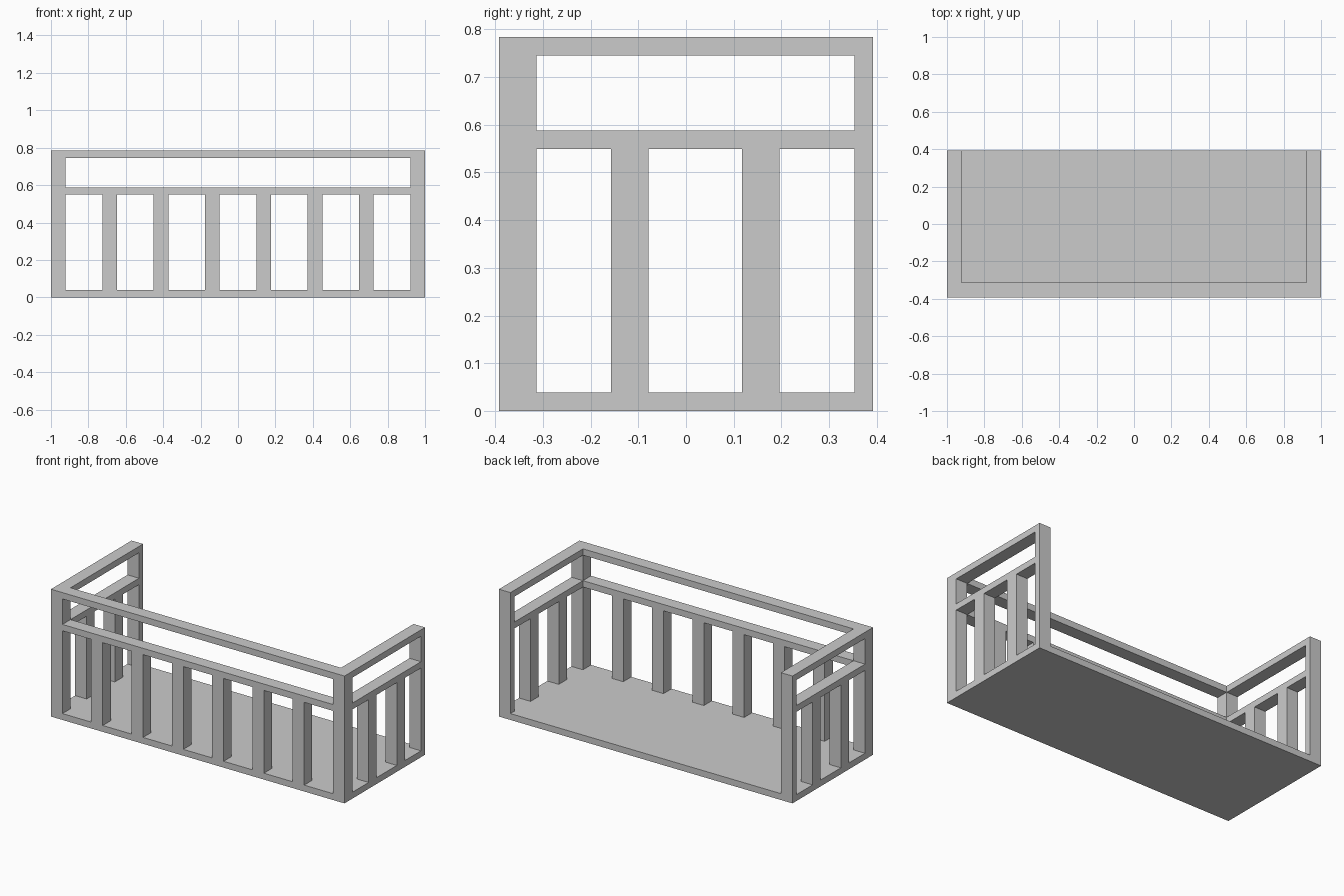
import bpy, bmesh

if "Cube" in bpy.data.objects:
    bpy.data.objects.remove(bpy.data.objects["Cube"])

U = 2 / 51          # module: the whole model sits on this grid
X, Y = 25.5, 10     # half length and half depth, in modules


def box(name, x, y, z):
    """Box from (min, max) ranges given in modules."""
    bm = bmesh.new()
    bmesh.ops.create_cube(bm, size=1)
    for v in bm.verts:
        v.co = [U * (r[0] + (c + 0.5) * (r[1] - r[0])) for c, r in zip(v.co, (x, y, z))]
    me = bpy.data.meshes.new(name)
    bm.to_mesh(me)
    bm.free()
    ob = bpy.data.objects.new(name, me)
    bpy.context.collection.objects.link(ob)
    return ob


# Floor slab
box("floor", (-X, X), (-Y, Y), (0, 1))

# Front rails and balusters
for name, z in (("middle", (14, 15)), ("top", (19, 20))):
    box(f"front_{name}_rail", (-X + 2, X - 2), (-Y, -Y + 2), z)
for i in range(6):
    c = -17.5 + 7 * i
    box(f"front_baluster_{i + 1}", (c - 1, c + 1), (-Y, -Y + 2), (1, 14))

# Both ends: posts, rails and balusters
for side, x in (("left", (-X, -X + 2)), ("right", (X - 2, X))):
    box(f"{side}_front_post", x, (-Y, -Y + 2), (1, 20))
    box(f"{side}_back_post", x, (Y - 1, Y), (1, 20))
    for name, z in (("middle", (14, 15)), ("top", (19, 20))):
        box(f"{side}_{name}_rail", x, (-Y + 2, Y - 1), z)
    for i, y in enumerate((-4, 3)):
        box(f"{side}_baluster_{i + 1}", x, (y, y + 2), (1, 14))
